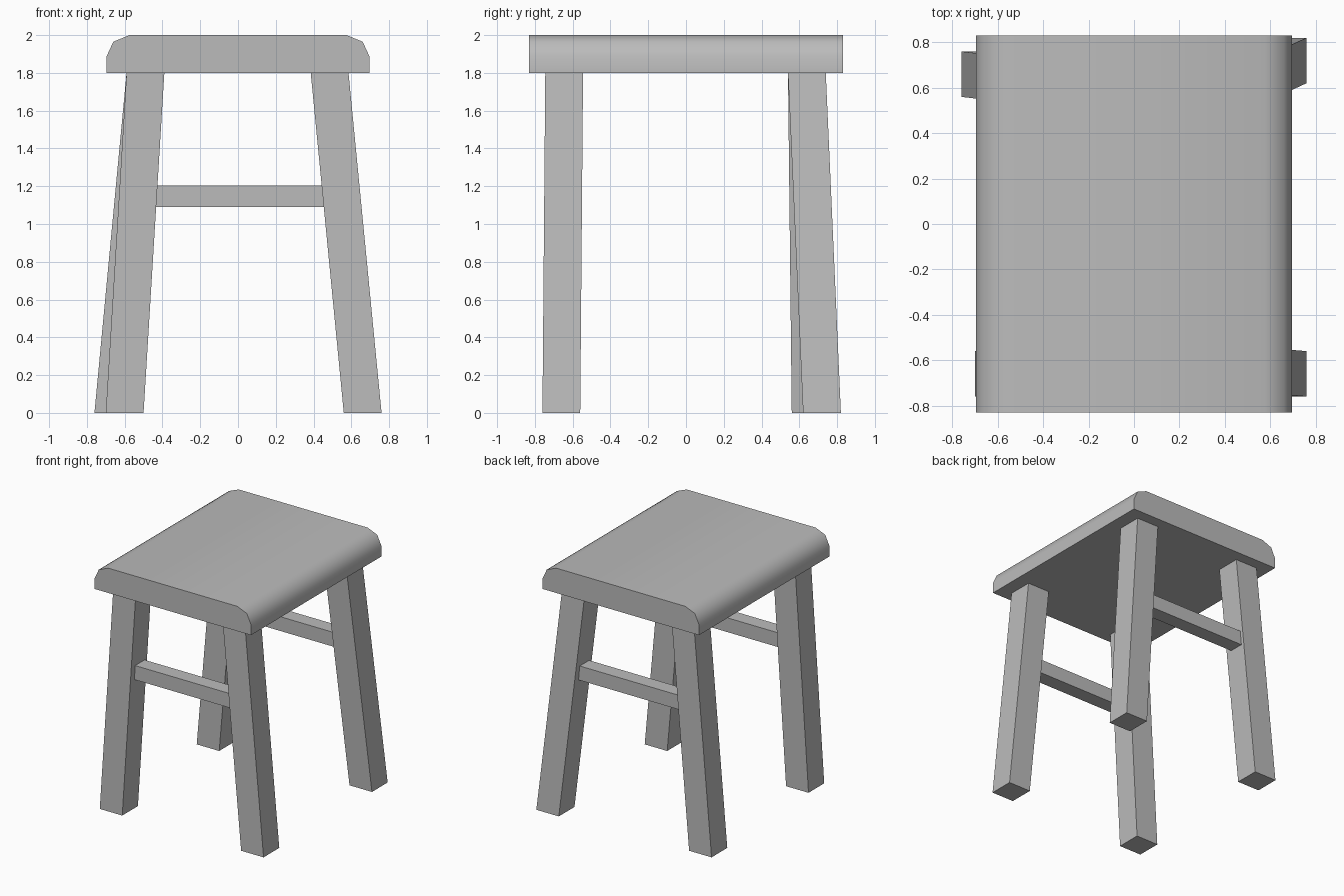
import bpy, bmesh, math

cube = bpy.data.objects.get("Cube")
if cube:
    bpy.data.objects.remove(cube, do_unlink=True)

GREY = (0.5, 0.5, 0.5, 1.0)
mat = bpy.data.materials.new("plain grey")
mat.use_nodes = True
mat.diffuse_color = GREY
mat.node_tree.nodes["Principled BSDF"].inputs["Base Color"].default_value = GREY


def loft(name, lower, upper):
    """Solid between two matching loops of points."""
    bm = bmesh.new()
    a = [bm.verts.new(p) for p in lower]
    b = [bm.verts.new(p) for p in upper]
    bm.faces.new(a)
    bm.faces.new(b)
    for i in range(len(a)):
        j = (i + 1) % len(a)
        bm.faces.new((a[i], a[j], b[j], b[i]))
    bmesh.ops.recalc_face_normals(bm, faces=bm.faces)
    mesh = bpy.data.meshes.new(name)
    bm.to_mesh(mesh)
    bm.free()
    mesh.materials.append(mat)
    obj = bpy.data.objects.new(name, mesh)
    bpy.context.collection.objects.link(obj)
    return obj


def square(x, y, z, h=0.1):
    return [(x + sx * h, y + sy * h, z)
            for sx, sy in ((-1, -1), (1, -1), (1, 1), (-1, 1))]


# Seat: rounded profile swept front to back
half = [(0.697, 1.8), (0.697, 1.885), (0.66, 1.965), (0.575, 2.0)]
profile = half + [(-x, z) for x, z in reversed(half)]
seat = loft("seat", [(x, -0.83, z) for x, z in profile],
            [(x, 0.83, z) for x, z in profile])
bpy.context.view_layer.objects.active = seat
seat.select_set(True)
bpy.ops.object.shade_smooth_by_angle(angle=math.radians(50))

# Splayed legs: foot centre and top centre
legs = {
    "front_left_leg": ((0.66, -0.66), (0.485, -0.645)),
    "front_right_leg": ((-0.60, -0.66), (-0.49, -0.645)),
    "back_left_leg": ((0.66, 0.72), (0.485, 0.64)),
    "back_right_leg": ((-0.66, 0.66), (-0.49, 0.64)),
}
for name, (foot, top) in legs.items():
    loft(name, square(*foot, 0), square(*top, 1.8))

# Rails between the legs, ends sunk into the wood
for name, y in (("front_rail", -0.64), ("back_rail", 0.66)):
    section = [(y - 0.06, 1.09), (y + 0.06, 1.09),
               (y + 0.06, 1.205), (y - 0.06, 1.205)]
    loft(name, [(-0.5, p, z) for p, z in section],
         [(0.5, p, z) for p, z in section])
